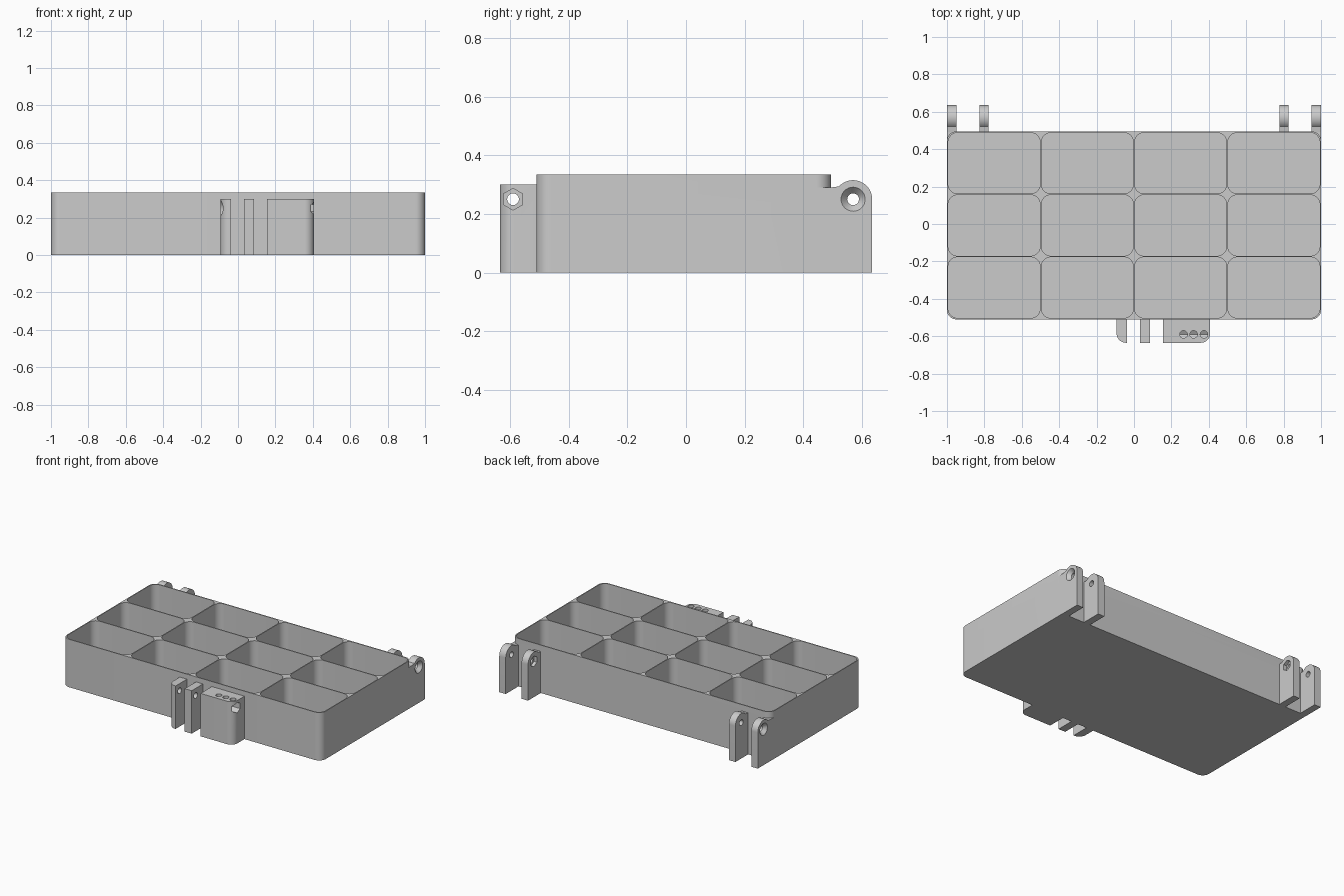
import bpy, bmesh
from math import sin, cos, pi, radians

cube = bpy.data.objects.get("Cube")
if cube:
    bpy.data.objects.remove(cube, do_unlink=True)

grey = bpy.data.materials.new("light grey plastic")
grey.use_nodes = True
COLOUR = (0.6, 0.6, 0.6, 1)
grey.diffuse_color = COLOUR
grey.node_tree.nodes["Principled BSDF"].inputs["Base Color"].default_value = COLOUR


def loft(name, start, end):
    """Closed solid between two matching rings of points."""
    bm = bmesh.new()
    a = [bm.verts.new(p) for p in start]
    b = [bm.verts.new(p) for p in end]
    bm.faces.new(a)
    bm.faces.new(b)
    for i in range(len(a)):
        j = (i + 1) % len(a)
        bm.faces.new((a[i], a[j], b[j], b[i]))
    bmesh.ops.recalc_face_normals(bm, faces=bm.faces)
    mesh = bpy.data.meshes.new(name)
    bm.to_mesh(mesh)
    bm.free()
    mesh.materials.append(grey)
    ob = bpy.data.objects.new(name, mesh)
    bpy.context.collection.objects.link(ob)
    return ob


def plan_box(name, x0, x1, y0, y1, z0, z1, radii):
    """Upright box; radii go front-left, front-right, back-right, back-left in plan."""
    ring = []
    corners = [(x0, y0, 1, 1), (x1, y0, -1, 1), (x1, y1, -1, -1), (x0, y1, 1, -1)]
    for k, (x, y, sx, sy) in enumerate(corners):
        r = radii[k]
        if r == 0:
            ring.append((x, y))
            continue
        for i in range(13):
            t = pi + k * pi / 2 + i * pi / 24
            ring.append((x + sx * r + r * cos(t), y + sy * r + r * sin(t)))
    return loft(name, [(x, y, z0) for x, y in ring], [(x, y, z1) for x, y in ring])


def bore(x0, x1, y, z, r0, r1, sides=32):
    """Cutter along x, tapered from r0 to r1, with a corner at the top."""
    def ring(x, r):
        turns = [2 * pi * i / sides for i in range(sides)]
        return [(x, y + r * sin(t), z + r * cos(t)) for t in turns]
    return loft("cutter", ring(x0, r0), ring(x1, r1))


def combine(target, tool, operation="DIFFERENCE"):
    mod = target.modifiers.new("cut", "BOOLEAN")
    mod.operation = operation
    mod.solver = "EXACT"
    mod.object = tool
    bpy.context.view_layer.objects.active = target
    bpy.ops.object.modifier_apply(modifier=mod.name)
    bpy.data.objects.remove(tool, do_unlink=True)


def finish(ob):
    bpy.ops.object.select_all(action="DESELECT")
    ob.select_set(True)
    bpy.context.view_layer.objects.active = ob
    bpy.ops.object.shade_smooth_by_angle(angle=radians(30))


# Tray: square back corners below the hinge, rounded above
R = 0.05
FRONT, BACK, TOP, SHOULDER, FLOOR = -0.51, 0.495, 0.335, 0.29, 0.015
tray = plan_box("tray", -1, 1, FRONT, BACK, 0, SHOULDER, (R, R, 0, 0))
rim = plan_box("rim", -1, 1, FRONT, BACK, SHOULDER - 0.05, TOP, (R, R, R, R))
combine(tray, rim, "UNION")

# Twelve compartments
PITCH_X, PITCH_Y, WALL = 0.4985, 0.3325, 0.007
for col in range(4):
    for row in range(3):
        x = (col - 1.5) * PITCH_X
        y = (row - 1) * PITCH_Y + (FRONT + BACK) / 2
        w, d = (PITCH_X - WALL) / 2, (PITCH_Y - WALL) / 2
        cell = plan_box("cell", x - w, x + w, y - d, y + d, FLOOR, 0.4, (R,) * 4)
        combine(tray, cell)
finish(tray)

# Hinge lugs: countersunk outer ones, nut pockets in the inner ones
HY, HZ, HR = 0.57, 0.25, 0.065
profile = [(BACK - 0.003, 0), (HY + HR, 0)]
profile += [(HY + HR * cos(radians(a)), HZ + HR * sin(radians(a))) for a in range(0, 143, 6)]
profile += [(BACK - 0.003, SHOULDER)]
for side, s in (("left", 1), ("right", -1)):
    for kind, inner, outer in (("outer", 0.95, 1.0), ("inner", 0.777, 0.827)):
        lug = loft(f"{side}_{kind}_hinge_lug", [(s * inner, y, z) for y, z in profile],
                   [(s * outer, y, z) for y, z in profile])
        combine(lug, bore(s * 0.7, s * 1.1, HY, HZ, 0.02, 0.02))
        if kind == "outer":
            combine(lug, bore(s * 0.976, s * 1.001, HY, HZ, 0.02, 0.042))
        else:
            combine(lug, bore(s * 0.7, s * 0.8, HY, HZ, 0.037, 0.037, 6))
        finish(lug)

# Front latch blocks sharing one pin hole
LY, LZ = -0.59, 0.25
blocks = (("latch_end_block", -0.093, -0.038, (R, 0, 0, 0)),
          ("latch_middle_block", 0.032, 0.086, (0, 0, 0, 0)),
          ("latch_wide_block", 0.155, 0.407, (0, R, 0, 0)))
for name, x0, x1, radii in blocks:
    block = plan_box(name, x0, x1, -0.635, FRONT + 0.003, 0, 0.3, radii)
    combine(block, bore(-0.2, 0.5, LY, LZ, 0.02, 0.02))
    if name == "latch_end_block":
        combine(block, bore(x0 - 0.001, x0 + 0.024, LY, LZ, 0.042, 0.02))
    if name == "latch_wide_block":
        combine(block, bore(0.235, 0.5, LY, LZ, 0.037, 0.037, 6))
        # Row of access holes down into the nut pocket
        for x in (0.265, 0.319, 0.374):
            h = 0.02
            combine(block, plan_box("cutter", x - h, x + h, LY - h, LY + h, LZ, 0.4, (h,) * 4))
    finish(block)
